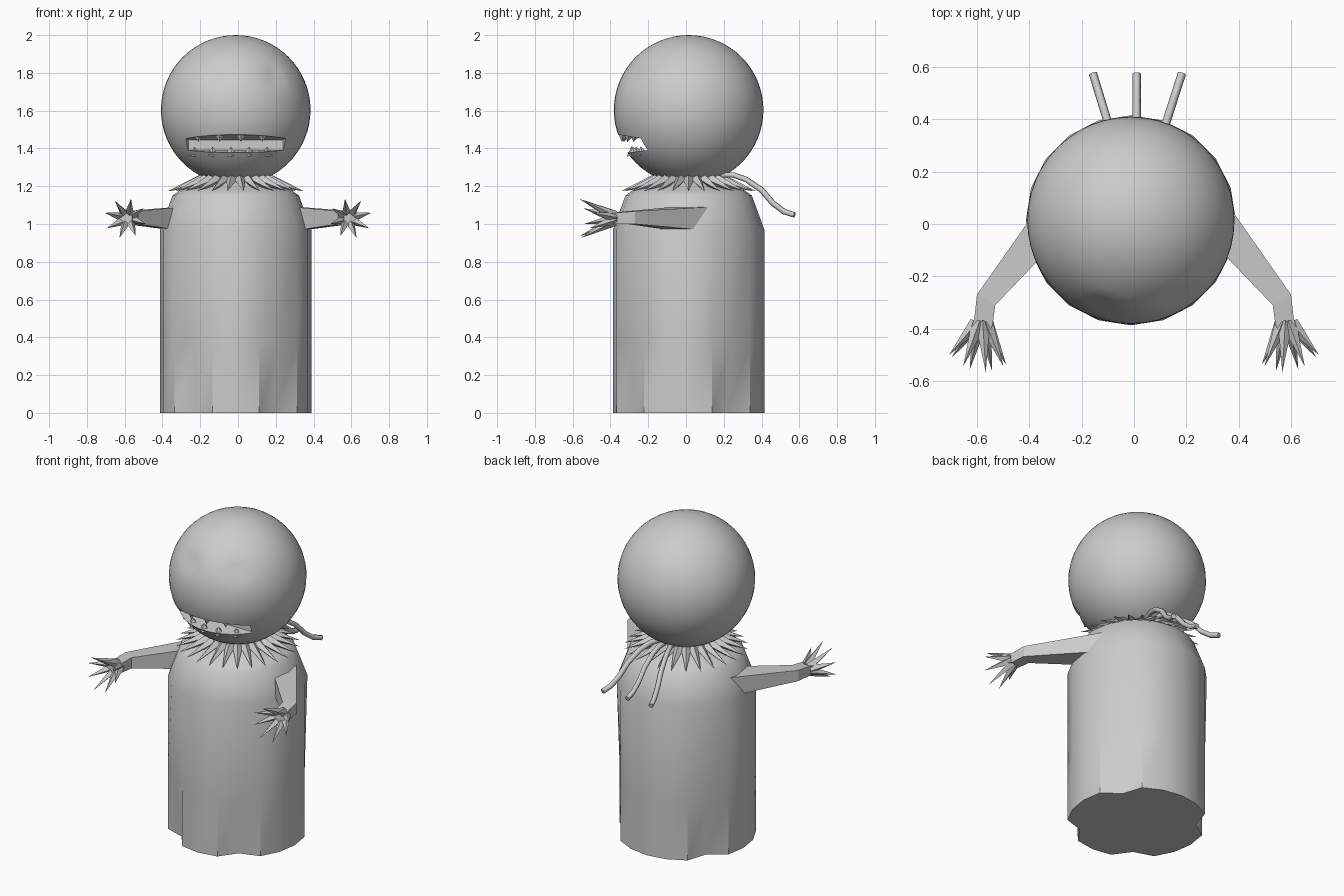
import bpy, bmesh, math
from mathutils import Vector

cube = bpy.data.objects.get("Cube")
if cube:
    bpy.data.objects.remove(cube, do_unlink=True)

CX, CY = -0.012, 0.014

grey = bpy.data.materials.new("plain_grey")
grey.use_nodes = True
grey.diffuse_color = (0.6, 0.6, 0.6, 1)
grey.node_tree.nodes["Principled BSDF"].inputs["Base Color"].default_value = (0.6, 0.6, 0.6, 1)


def finish(bm, name, angle=None):
    """Turn a bmesh into a named object; smooth it when an angle is given."""
    bmesh.ops.recalc_face_normals(bm, faces=bm.faces)
    mesh = bpy.data.meshes.new(name)
    bm.to_mesh(mesh)
    bm.free()
    mesh.materials.append(grey)
    ob = bpy.data.objects.new(name, mesh)
    bpy.context.collection.objects.link(ob)
    if angle:
        smooth(ob, angle)
    return ob


def smooth(ob, angle):
    bpy.ops.object.select_all(action='DESELECT')
    ob.select_set(True)
    bpy.context.view_layer.objects.active = ob
    bpy.ops.object.shade_smooth_by_angle(angle=math.radians(angle))


def loft(bm, rings):
    """Skin a list of closed rings and cap both ends."""
    loops = [[bm.verts.new(p) for p in ring] for ring in rings]
    n = len(loops[0])
    for a, b in zip(loops, loops[1:]):
        for i in range(n):
            j = (i + 1) % n
            bm.faces.new((a[i], a[j], b[j], b[i]))
    bm.faces.new(loops[0][::-1])
    bm.faces.new(loops[-1])


def spike(bm, base, tip, radius, sides=4):
    """Pointed cone from base to tip."""
    base, tip = Vector(base), Vector(tip)
    axis = tip - base
    rot = axis.to_track_quat('Z', 'Y').to_matrix().to_4x4()
    rot.translation = (base + tip) / 2
    bmesh.ops.create_cone(bm, cap_ends=True, segments=sides, radius1=radius,
                          radius2=0, depth=axis.length, matrix=rot)


# Robe body: twenty sides, with four folds that deepen toward the hem
SIDES = 20
FOLDS = (2, 7, 13, 18)
rings = []
for z, r, pinch in [(0, 0.401, 0.85), (0.36, 0.401, 0.93), (0.97, 0.401, 1),
                    (1.15, 0.335, 1), (1.18, 0.295, 1), (1.2, 0.22, 1), (1.26, 0.17, 1)]:
    ring = []
    for i in range(SIDES):
        a = math.tau * i / SIDES - math.pi / 2
        rad = r * (pinch if i in FOLDS else 1)
        ring.append((CX + rad * math.cos(a), CY + rad * math.sin(a), z))
    rings.append(ring)
bm = bmesh.new()
loft(bm, rings)
finish(bm, "robe_body", 38)

# Head: sphere with two shallow eye hollows
bm = bmesh.new()
bmesh.ops.create_uvsphere(bm, u_segments=48, v_segments=32, radius=0.396)
for v in bm.verts:
    v.co += Vector((CX, CY, 1.604))
    for eye in (Vector((-0.12, -0.32, 1.79)), Vector((0.19, -0.28, 1.79))):
        d = (v.co - eye).length
        if d < 0.1:
            v.co.y += 0.018 * (1 - (d / 0.1) ** 2) ** 2
head = finish(bm, "head")

# Mouth: slot across the front of the head, narrowing toward the back
bm = bmesh.new()
bmesh.ops.create_cube(bm, size=1)
for v in bm.verts:
    back, top = v.co.y > 0, v.co.z > 0
    half = 0.25 if back else 0.38
    z = (1.445 if top else 1.392) if back else (1.515 if top else 1.34)
    v.co = (CX + math.copysign(half, v.co.x), -0.195 if back else -0.6, z)
cutter = finish(bm, "mouth_cutter")
cutter.hide_render = True
cut = head.modifiers.new("mouth", 'BOOLEAN')
cut.object = cutter
cut.solver = 'EXACT'
bpy.context.view_layer.objects.active = head
bpy.ops.object.modifier_apply(modifier=cut.name)
bpy.data.objects.remove(cutter, do_unlink=True)
smooth(head, 50)

# Teeth: upper row points down, lower row points up
bm = bmesh.new()
for i in range(4):
    x = -0.21 + 0.113 * i
    y = CY - math.sqrt(0.345 ** 2 - (x - CX) ** 2)
    spike(bm, (x, y, 1.48), (x, y - 0.01, 1.435), 0.034)
for i in range(5):
    x = -0.23 + 0.096 * i
    y = CY - math.sqrt(0.295 ** 2 - (x - CX) ** 2)
    spike(bm, (x, y, 1.365), (x, y - 0.01, 1.41), 0.034)
finish(bm, "teeth")

# Spiky collar around the neck
bm = bmesh.new()
COUNT = 26
for i in range(COUNT):
    a = math.tau * i / COUNT
    c, s = math.cos(a), math.sin(a)
    spike(bm, (CX + 0.17 * c, CY + 0.17 * s, 1.238),
          (CX + 0.36 * c, CY + 0.36 * s, 1.174), 0.03)
finish(bm, "collar_spikes")

# Arms with clawed hands, mirrored left to right
for name, side in (("left", 1), ("right", -1)):
    bm = bmesh.new()
    arm = []
    for outer, inner, low, high in [((0.33, 0.115), (0.3, -0.07), 0.965, 1.09),
                                    ((0.6, -0.27), (0.53, -0.31), 1.0, 1.068),
                                    ((0.61, -0.36), (0.54, -0.385), 1.0, 1.06),
                                    ((0.63, -0.42), (0.56, -0.43), 1.005, 1.055)]:
        arm.append([(side * x, y, z) for (x, y), z in
                    ((outer, low), (outer, high), (inner, high), (inner, low))])
    loft(bm, arm)
    finish(bm, name + "_arm")

    bm = bmesh.new()
    for i in range(8):
        a = math.tau * (i + 0.35) / 8
        c, s = math.cos(a), math.sin(a)
        spike(bm, (side * (0.583 + 0.02 * c), -0.38, 1.03 + 0.015 * s),
              (side * (0.597 + 0.113 * c), -0.565 + 0.05 * c * c + 0.02 * c, 1.03 + 0.108 * s),
              0.028)
    finish(bm, name + "_claws")

# Three drooping strands behind the neck
PATH = [(0.16, 1.26), (0.25, 1.26), (0.32, 1.235), (0.4, 1.18),
        (0.46, 1.11), (0.52, 1.065), (0.575, 1.048)]
for name, start, end in (("right", -0.03, -0.157), ("middle", 0.01, 0.01),
                         ("left", 0.05, 0.183)):
    curve = bpy.data.curves.new(name + "_strand", 'CURVE')
    curve.dimensions = '3D'
    curve.bevel_depth = 0.016
    curve.bevel_resolution = 1
    curve.use_fill_caps = True
    curve.materials.append(grey)
    line = curve.splines.new('POLY')
    line.points.add(len(PATH) - 1)
    for p, (y, z) in zip(line.points, PATH):
        t = (y - PATH[0][0]) / (PATH[-1][0] - PATH[0][0])
        p.co = (start + (end - start) * t, y, z, 1)
    line.use_smooth = True
    bpy.context.collection.objects.link(bpy.data.objects.new(name + "_strand", curve))
